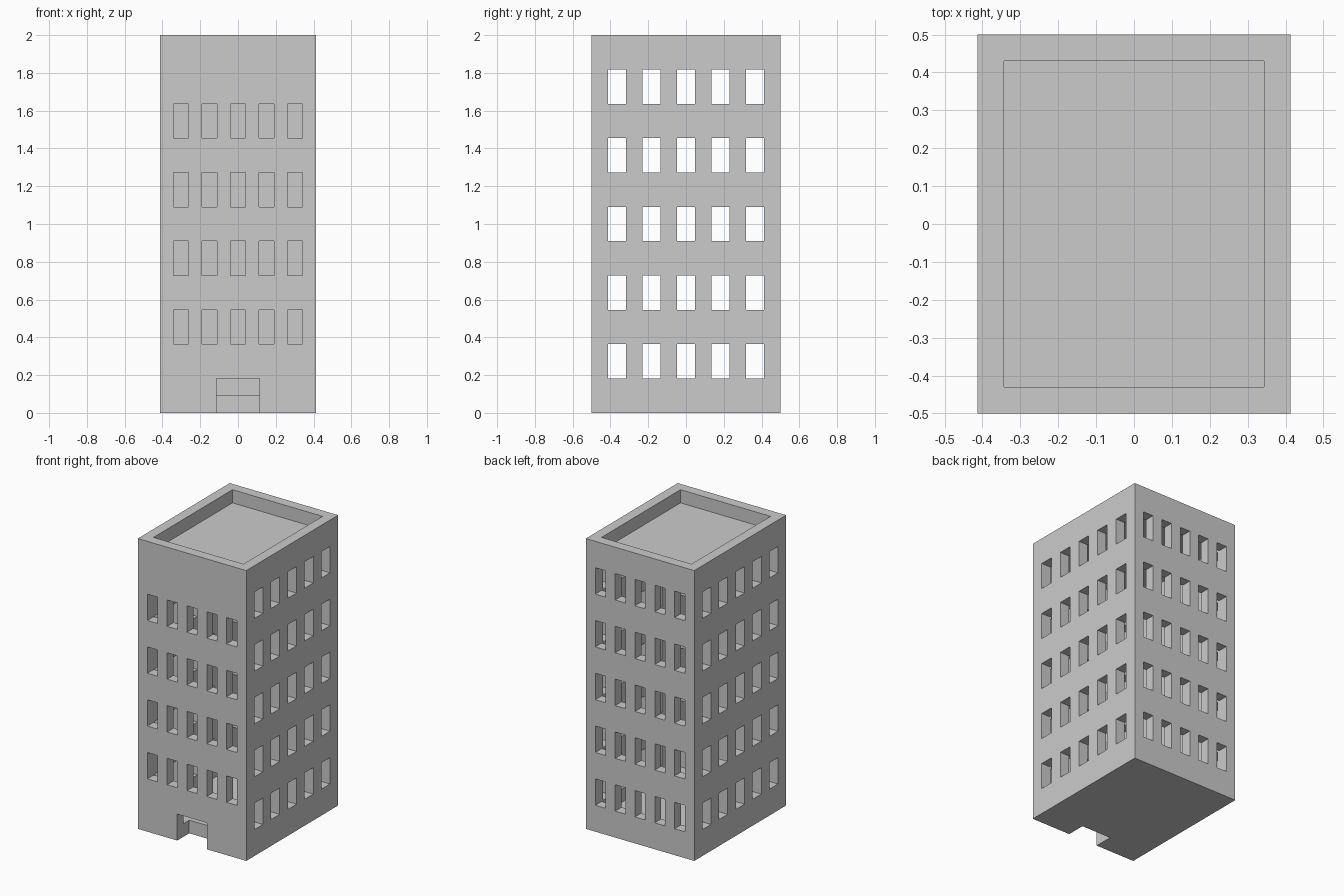
import bpy, bmesh
from mathutils import Matrix, Vector

if "Cube" in bpy.data.objects:
    bpy.data.objects.remove(bpy.data.objects["Cube"])

U = 2 / 11            # window height and storey module
HX, HY, WALL = 0.413, 0.5, 0.07


def boxes(name, limits):
    """One mesh made of axis-aligned boxes given as (x0, x1, y0, y1, z0, z1)."""
    bm = bmesh.new()
    for x0, x1, y0, y1, z0, z1 in limits:
        centre = Vector(((x0 + x1) / 2, (y0 + y1) / 2, (z0 + z1) / 2))
        size = Matrix.Diagonal((x1 - x0, y1 - y0, z1 - z0, 1))
        bmesh.ops.create_cube(bm, size=1, matrix=Matrix.Translation(centre) @ size)
    me = bpy.data.meshes.new(name)
    bm.to_mesh(me)
    bm.free()
    ob = bpy.data.objects.new(name, me)
    bpy.context.collection.objects.link(ob)
    return ob


def cut(target, cutter):
    cutter.hide_render = True
    mod = target.modifiers.new("cut", 'BOOLEAN')
    mod.operation = 'DIFFERENCE'
    mod.solver = 'EXACT'
    mod.object = cutter
    bpy.context.view_layer.objects.active = target
    bpy.ops.object.modifier_apply(modifier=mod.name)
    bpy.data.objects.remove(cutter, do_unlink=True)


# Solid building block
building = boxes("building_shell", [(-HX, HX, -HY, HY, 0, 2)])

# Hollow interior and sunken roof behind the parapet
ix, iy = HX - WALL, HY - WALL
cut(building, boxes("hollow_cutter", [
    (-ix, ix, -iy, iy, U / 2, 1.84),
    (-ix, ix, -iy, iy, 2 - U / 2, 2.2),
]))

# Windows: five columns per wall; the front rows sit between the others
openings = []
for col in range(-2, 3):
    xc, yc = col * 0.151, col * 0.1825
    for row in range(5):
        z = (2 * row + 1) * U
        openings.append((xc - 0.039, xc + 0.039, 0.42, 0.6, z, z + U))
        openings.append((0.32, 0.6, yc - 0.047, yc + 0.047, z, z + U))
        openings.append((-0.6, -0.32, yc - 0.047, yc + 0.047, z, z + U))
        if row < 4:
            openings.append((xc - 0.039, xc + 0.039, -0.6, -0.42, z + U, z + 2 * U))
cut(building, boxes("window_cutter", openings))

# Entrance notch, open at the bottom
cut(building, boxes("entrance_cutter", [(-0.113, 0.113, -0.6, -0.37, -0.1, U)]))
